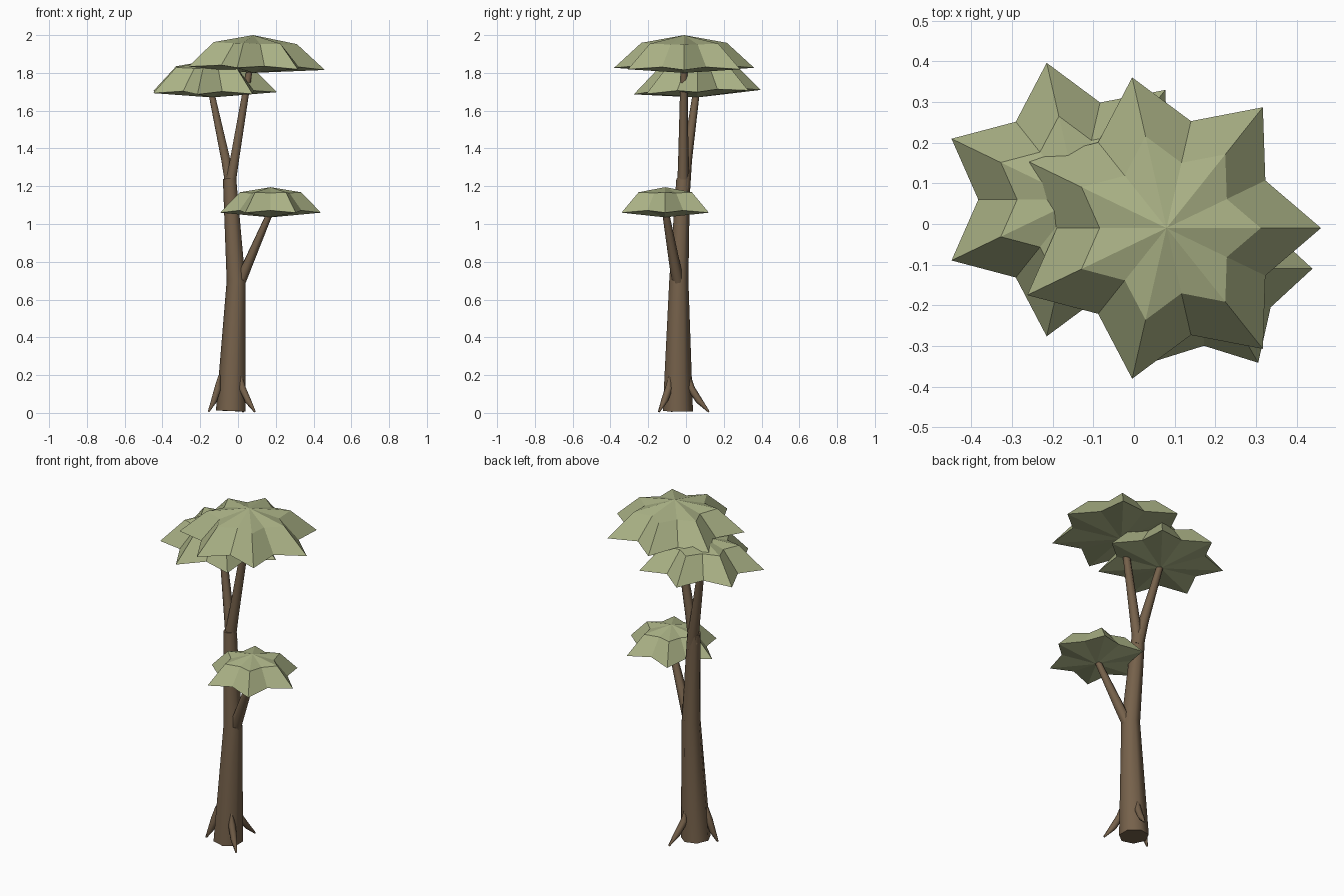
import bpy, math
from mathutils import Vector

if "Cube" in bpy.data.objects:
    bpy.data.objects.remove(bpy.data.objects["Cube"])


def material(name, rgb):
    m = bpy.data.materials.new(name)
    m.diffuse_color = (*rgb, 1)
    m.use_nodes = True
    m.node_tree.nodes["Principled BSDF"].inputs["Base Color"].default_value = m.diffuse_color
    return m


BARK = material("bark brown", (0.18, 0.12, 0.07))
LEAF = material("leaf green", (0.40, 0.44, 0.235))


def add_mesh(name, verts, faces, mat, smooth_quads=False):
    me = bpy.data.meshes.new(name)
    me.from_pydata(verts, [], faces)
    me.materials.append(mat)
    for p in me.polygons:
        p.use_smooth = smooth_quads and len(p.vertices) == 4
    ob = bpy.data.objects.new(name, me)
    bpy.context.collection.objects.link(ob)
    return ob


def tube(name, path, sides):
    """Tapered tube along (x, y, z, radius) points, capped at both ends."""
    pts = [Vector(p[:3]) for p in path]
    verts, faces = [], []
    for i, p in enumerate(pts):
        t = (pts[min(i + 1, len(pts) - 1)] - pts[max(i - 1, 0)]).normalized()
        v = t.cross(Vector((1, 0, 0))).normalized()
        u = v.cross(t)
        for k in range(sides):
            a = 2 * math.pi * (k + 0.5) / sides
            verts.append(p + path[i][3] * (u * math.cos(a) + v * math.sin(a)))
    for i in range(len(pts) - 1):
        for k in range(sides):
            a, b = i * sides + k, i * sides + (k + 1) % sides
            faces.append((a, a + sides, b + sides, b))
    faces.append(tuple(range(sides)))
    last = (len(pts) - 1) * sides
    faces.append(tuple(reversed(range(last, last + sides))))
    return add_mesh(name, verts, faces, BARK, True)


def canopy(name, cx, cy, top, radius, tips, ring_z, rim_z, base_z, tilt=(0, 0)):
    """Star-shaped umbrella: apex, shoulder ring, pointed rim, shallow underside."""
    n = tips * 2
    verts = [(cx, cy, top), (cx, cy, base_z)]
    for scale, z, lift in ((0.61, ring_z, -0.004), (1.0, rim_z, 0.012)):
        for k in range(n):
            a = 2 * math.pi * k / n
            r = radius * scale * (0.71 if k % 2 else 1)
            x, y = r * math.cos(a), r * math.sin(a)
            dz = x * tilt[0] + y * tilt[1] + (lift if k % 2 else 0)
            verts.append((cx + x, cy + y, z + dz))
    faces = []
    for k in range(n):
        a, b = 2 + k, 2 + (k + 1) % n
        faces += [(0, a, b), (a, a + n, b + n, b), (1, b + n, a + n)]
    add_mesh(name, verts, faces, LEAF)


# Trunk
tube("trunk", [(-0.035, -0.043, 0.01, 0.082), (-0.008, -0.038, 0.70, 0.052),
               (-0.043, -0.015, 1.24, 0.037)], 7)

# Branches
tube("right_upper_branch", [(-0.045, -0.015, 1.18, 0.032), (-0.015, -0.014, 1.36, 0.027),
                            (0.065, -0.01, 1.84, 0.018)], 6)
tube("left_upper_branch", [(-0.035, -0.01, 1.18, 0.032), (-0.065, 0.005, 1.34, 0.027),
                           (-0.142, 0.055, 1.70, 0.018)], 6)
tube("lower_branch", [(0.0, -0.035, 0.66, 0.03), (0.04, -0.055, 0.76, 0.03),
                      (0.17, -0.108, 1.06, 0.018)], 6)

# Flared roots, evenly spaced around the trunk foot
for i, (deg, reach) in enumerate(((69, 0.175), (195, 0.125), (321, 0.16))):
    c, s = math.cos(math.radians(deg)), math.sin(math.radians(deg))
    tube(f"root_{i + 1}", [(-0.035 + c * r, -0.043 + s * r, z, w) for r, z, w in (
        (0.065, 0.20, 0.006), (0.075, 0.13, 0.02),
        (0.065 + 0.5 * (reach - 0.065), 0.065, 0.018), (reach, 0.006, 0.005))], 6)

# Leaf canopies
canopy("top_canopy", 0.08, -0.01, 2.0, 0.38, 7, 1.958, 1.825, 1.80, (-0.025, 0))
canopy("left_canopy", -0.138, 0.06, 1.868, 0.345, 7, 1.832, 1.698, 1.67, (0, 0.035))
canopy("lower_canopy", 0.172, -0.11, 1.195, 0.267, 6, 1.168, 1.06, 1.035)
